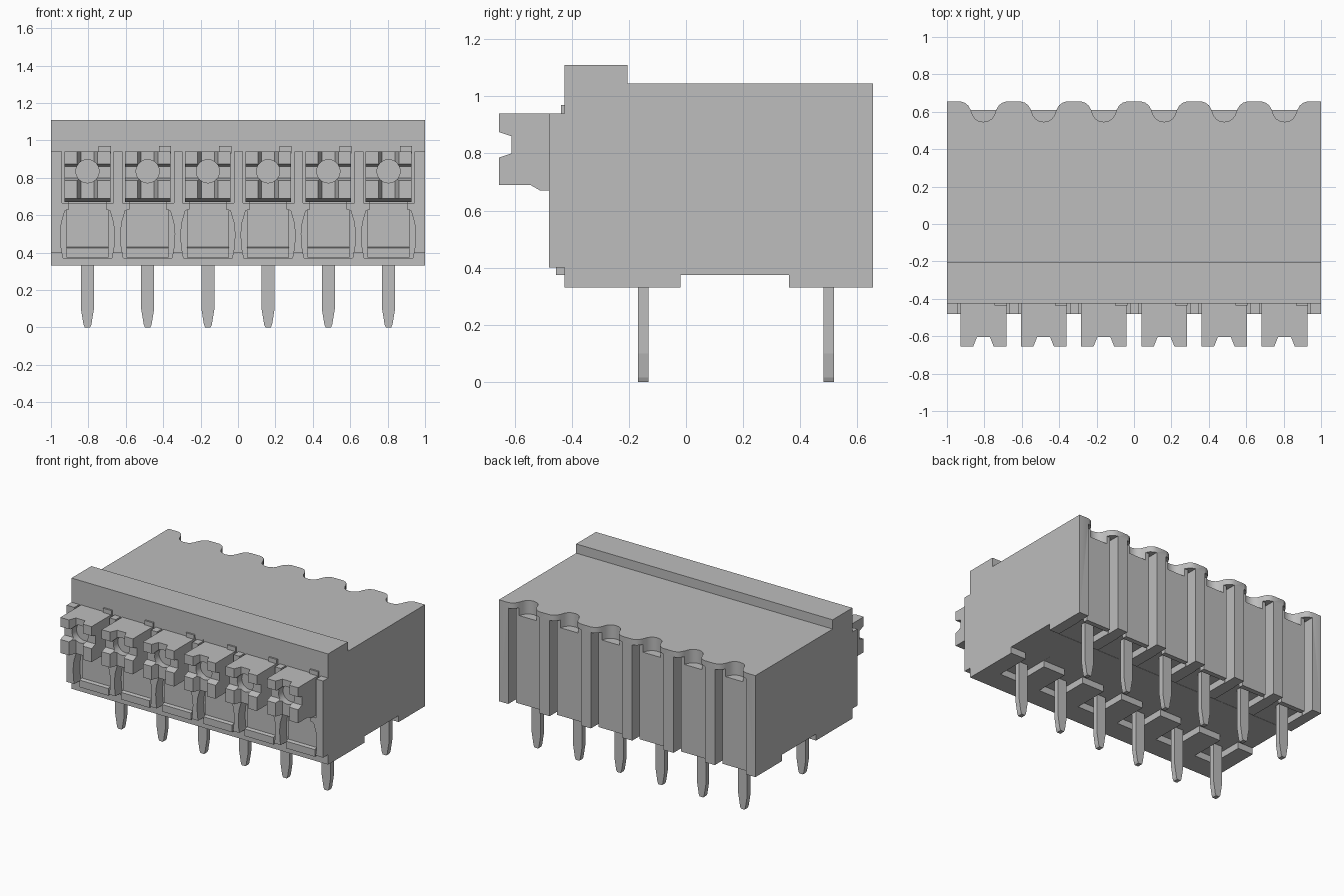
import bpy, bmesh, math
from mathutils import Vector

cube = bpy.data.objects.get("Cube")
if cube:
    bpy.data.objects.remove(cube, do_unlink=True)

grey = bpy.data.materials.new("light grey plastic")
grey.use_nodes = True
COLOUR = (0.51, 0.51, 0.51, 1)
grey.diffuse_color = COLOUR
grey.node_tree.nodes["Principled BSDF"].inputs["Base Color"].default_value = COLOUR

CENTRES = [-0.805 + 0.322 * i for i in range(6)]


def place(axis, u, v, w):
    """Put a 2D profile point (u, v) at depth w along the given axis."""
    return {"x": Vector((w, u, v)), "y": Vector((u, w, v)), "z": Vector((u, v, w))}[axis]


def prisms(name, axis, items):
    """One object made of extruded profiles: items are (profile, start, end)."""
    bm = bmesh.new()
    for profile, a, b in items:
        lo = [bm.verts.new(place(axis, u, v, a)) for u, v in profile]
        hi = [bm.verts.new(place(axis, u, v, b)) for u, v in profile]
        bm.faces.new(lo)
        bm.faces.new(hi)
        n = len(lo)
        for i in range(n):
            j = (i + 1) % n
            bm.faces.new((lo[i], lo[j], hi[j], hi[i]))
    bmesh.ops.recalc_face_normals(bm, faces=bm.faces)
    mesh = bpy.data.meshes.new(name)
    bm.to_mesh(mesh)
    bm.free()
    mesh.materials.append(grey)
    obj = bpy.data.objects.new(name, mesh)
    bpy.context.collection.objects.link(obj)
    return obj


def cut(target, cutter):
    """Subtract the cutter from the target and remove it."""
    cutter.hide_render = True
    mod = target.modifiers.new("cut", "BOOLEAN")
    mod.operation = "DIFFERENCE"
    mod.solver = "EXACT"
    mod.object = cutter
    bpy.context.view_layer.objects.active = target
    bpy.ops.object.modifier_apply(modifier=mod.name)
    bpy.data.objects.remove(cutter, do_unlink=True)


def rect(u0, u1, v0, v1):
    return [(u0, v0), (u1, v0), (u1, v1), (u0, v1)]


def mirrored(half, cx):
    """Close a right-hand half outline symmetrically about cx."""
    left = [(-u, v) for u, v in reversed(half) if u > 0]
    return [(cx + u, v) for u, v in half + left]


def smooth(obj):
    bpy.ops.object.select_all(action="DESELECT")
    obj.select_set(True)
    bpy.context.view_layer.objects.active = obj
    bpy.ops.object.shade_smooth_by_angle(angle=math.radians(30))


# Housing: side profile extruded along the full width
body_profile = [(-0.425, 0.33), (-0.02, 0.33), (-0.02, 0.375), (0.36, 0.375),
                (0.36, 0.33), (0.655, 0.33), (0.655, 1.045), (-0.205, 1.045),
                (-0.205, 1.11), (-0.425, 1.11), (-0.425, 0.94), (-0.48, 0.94),
                (-0.48, 0.40), (-0.425, 0.40)]
housing = prisms("housing", "x", [(body_profile, -1, 1)])

# Rounded pockets in the front face
pocket = [(0.13, 0.37), (0.141, 0.43), (0.145, 0.50), (0.139, 0.56), (0.12, 0.625),
          (0.098, 0.63), (0.098, 0.70)]
cut(housing, prisms("pocket_cutter", "y",
                    [(mirrored(pocket, c), -0.6, -0.405) for c in CENTRES]))

# Openings behind the latch blocks
cut(housing, prisms("opening_cutter", "y",
                    [(rect(c - 0.135, c + 0.14, 0.665, 0.95), -0.6, -0.424) for c in CENTRES]))

# Scalloped rear edge of the top plate
scallop = [(0.0, 0.546), (0.025, 0.55), (0.045, 0.563), (0.058, 0.582), (0.068, 0.61),
           (0.082, 0.634), (0.1, 0.648), (0.125, 0.656), (0.125, 0.75)]
cut(housing, prisms("scallop_cutter", "z",
                    [(mirrored(scallop, c), 0.95, 1.2) for c in CENTRES]))

# Recessed rear panels with a groove down each side, leaving ribs between
panel = [(0.095, 0.61), (0.095, 0.56), (0.122, 0.56), (0.122, 0.75)]
cut(housing, prisms("rear_panel_cutter", "z",
                    [(mirrored(panel, c), 0.2, 1.005) for c in CENTRES]))

# Shallow slots in the underside around the pins
cut(housing, prisms("front_slot_cutter", "z",
                    [(rect(c - 0.075, c + 0.075, -0.27, 0.05), 0.2, 0.376) for c in CENTRES]))
cut(housing, prisms("rear_slot_cutter", "z",
                    [(rect(c - 0.118, c + 0.118, 0.30, 0.575), 0.2, 0.3765) for c in CENTRES]))
smooth(housing)

# Latch blocks with crossed channels and a round test hole
block_profile = [(-0.40, 0.94), (-0.655, 0.94), (-0.655, 0.875), (-0.61, 0.86),
                 (-0.61, 0.80), (-0.655, 0.785), (-0.655, 0.69), (-0.545, 0.69),
                 (-0.51, 0.67), (-0.40, 0.67)]
channel = [(0.055, -0.70), (0.055, -0.655), (0.035, -0.605)]
hole = [(0.062 * math.cos(math.tau * i / 32), 0.835 + 0.062 * math.sin(math.tau * i / 32))
        for i in range(32)]
lever_profile = [(-0.40, 0.375), (-0.455, 0.375), (-0.455, 0.425), (-0.43, 0.43),
                 (-0.43, 0.665), (-0.40, 0.665)]
for n, c in enumerate(CENTRES, 1):
    block = prisms(f"latch_block_{n}", "x", [(block_profile, c - 0.122, c + 0.122)])
    cut(block, prisms("channel_cutter", "z", [(mirrored(channel, c), 0.5, 1.1)]))
    cut(block, prisms("hole_cutter", "y", [([(c + u, v) for u, v in hole], -0.8, -0.56)]))
    smooth(block)
    # Lever face in the pocket, with a raised foot
    prisms(f"lever_{n}", "x", [(lever_profile, c - 0.112, c + 0.112)])
    # Small catch above the block
    prisms(f"catch_{n}", "y", [(rect(c + 0.06, c + 0.125, 0.93, 0.97), -0.437, -0.42)])

# Two rows of tapered solder pins
pin = [(0.014, 0.0), (0.021, 0.015), (0.035, 0.10), (0.035, 0.40)]
for row, y in (("front", -0.15), ("rear", 0.5)):
    for n, c in enumerate(CENTRES, 1):
        prisms(f"{row}_pin_{n}", "y", [(mirrored(pin, c), y - 0.018, y + 0.018)])
